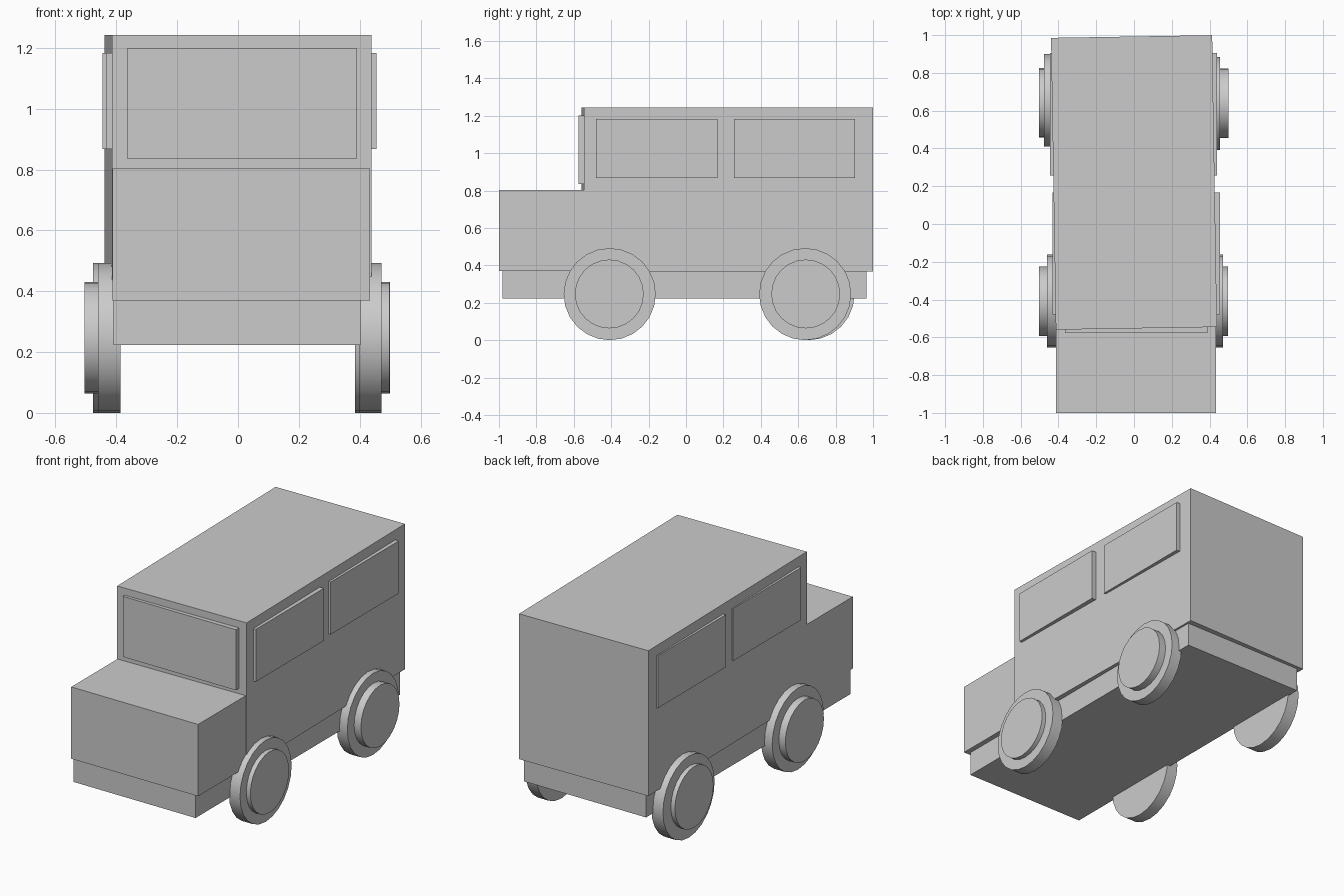
import bpy
from math import pi

if "Cube" in bpy.data.objects:
    bpy.data.objects.remove(bpy.data.objects["Cube"])


def box(name, x0, x1, y0, y1, z0, z1, turn=0):
    bpy.ops.mesh.primitive_cube_add(
        size=1, location=((x0 + x1) / 2, (y0 + y1) / 2, (z0 + z1) / 2))
    ob = bpy.context.object
    ob.name = name
    ob.scale = (x1 - x0, y1 - y0, z1 - z0)
    ob.rotation_euler.z = turn
    return ob


def disc(name, x0, x1, y, z, radius):
    bpy.ops.mesh.primitive_cylinder_add(
        vertices=24, radius=radius, depth=abs(x1 - x0),
        location=((x0 + x1) / 2, y, z), rotation=(0, pi / 2, 0))
    bpy.context.object.name = name
    bpy.ops.object.shade_smooth_by_angle(angle=pi / 6)


# Body: chassis, bonnet and a very slightly turned cabin
box("chassis", -0.41, 0.403, -0.98, 0.966, 0.223, 0.40)
box("bonnet", -0.412, 0.434, -1.0, -0.5, 0.37, 0.803)
box("cabin", -0.4265, 0.4265, -0.5525, 0.9925, 0.367, 1.243, turn=0.0165)

# Windows
box("windscreen", -0.364, 0.39, -0.576, -0.50, 0.835, 1.20)
for end, y0, left, right in (("front", -0.48, -0.432, 0.455),
                             ("rear", 0.256, -0.445, 0.439)):
    box(end + "_window_left", left, left + 0.06, y0, y0 + 0.648, 0.867, 1.183)
    box(end + "_window_right", right - 0.06, right, y0, y0 + 0.648, 0.867, 1.183)

# Wheels: inner x, outer x, hub outer x, tyre y, hub y
wheels = {
    "front_left": (-0.387, -0.461, -0.504, -0.408, -0.41),
    "front_right": (0.397, 0.471, 0.498, -0.408, -0.41),
    "rear_left": (-0.40, -0.477, -0.504, 0.655, 0.642),
    "rear_right": (0.384, 0.455, 0.50, 0.637, 0.64),
}
for name, (inner, outer, hub, y, hub_y) in wheels.items():
    disc(name + "_tyre", inner, outer, y, 0.246, 0.246)
    disc(name + "_hub", (inner + outer) / 2, hub, hub_y, 0.247, 0.184)
